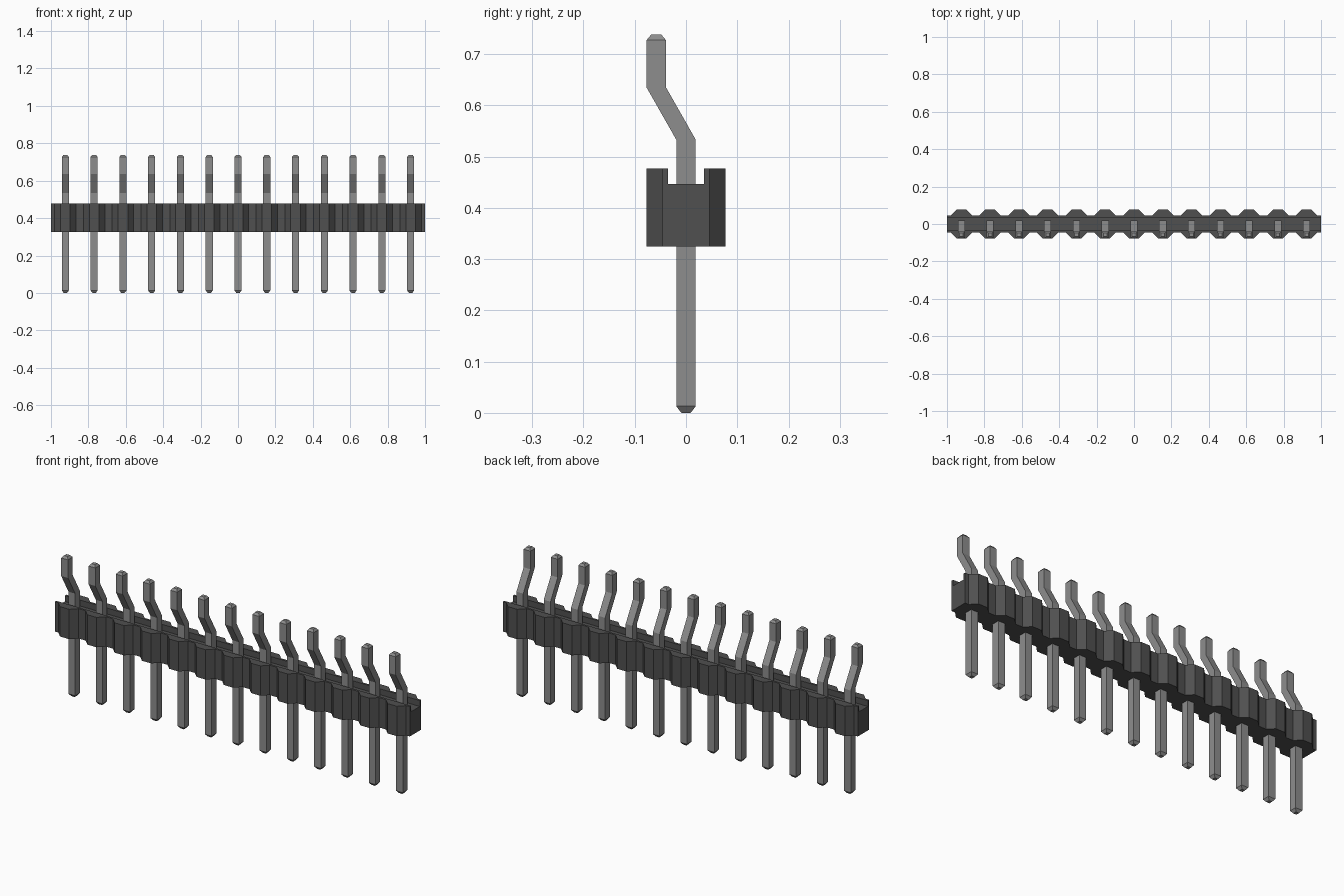
import bpy
import bmesh

if "Cube" in bpy.data.objects:
    bpy.data.objects.remove(bpy.data.objects["Cube"], do_unlink=True)

PINS = 13
PITCH = 2 / PINS
BASE, TOP, GROOVE = 0.325, 0.477, 0.447
CENTRES = [(i - (PINS - 1) / 2) * PITCH for i in range(PINS)]


def make_material(name, colour):
    mat = bpy.data.materials.new(name)
    mat.use_nodes = True
    mat.diffuse_color = colour
    bsdf = mat.node_tree.nodes["Principled BSDF"]
    bsdf.inputs["Base Color"].default_value = colour
    return mat


def make_object(name, bm, mat):
    bmesh.ops.recalc_face_normals(bm, faces=bm.faces)
    mesh = bpy.data.meshes.new(name)
    bm.to_mesh(mesh)
    bm.free()
    mesh.materials.append(mat)
    obj = bpy.data.objects.new(name, mesh)
    bpy.context.collection.objects.link(obj)
    return obj


def prism(outline, z0, z1):
    bm = bmesh.new()
    face = bm.faces.new([bm.verts.new((x, y, z0)) for x, y in outline])
    new = bmesh.ops.extrude_face_region(bm, geom=[face])["geom"]
    verts = [v for v in new if isinstance(v, bmesh.types.BMVert)]
    bmesh.ops.translate(bm, verts=verts, vec=(0, 0, z1 - z0))
    return bm


black = make_material("black plastic", (0.08, 0.08, 0.08, 1))
metal = make_material("grey metal", (0.27, 0.27, 0.27, 1))

# Housing: bumped outline on both long sides
edge = [(-1, -0.046)]
for c in CENTRES:
    edge += [(c - 0.057, -0.046), (c - 0.026, -0.077),
             (c + 0.026, -0.077), (c + 0.057, -0.046)]
edge.append((1, -0.046))
outline = edge + [(-x, -y) for x, y in edge]
housing = make_object("housing", prism(outline, BASE, TOP), black)

# Groove along the top, cut out of the housing
slot = [(-1.1, -0.035), (1.1, -0.035), (1.1, 0.035), (-1.1, 0.035)]
cutter = make_object("groove_cutter", prism(slot, GROOVE, TOP + 0.1), black)
cutter.hide_render = True
cut = housing.modifiers.new("groove", "BOOLEAN")
cut.operation = "DIFFERENCE"
cut.solver = "EXACT"
cut.object = cutter
bpy.context.view_layer.objects.active = housing
bpy.ops.object.modifier_apply(modifier=cut.name)
bpy.data.objects.remove(cutter, do_unlink=True)

# Pin: square sections joined along a cranked path (y, z, half width)
SECTIONS = [(0, 0, 0.009), (0, 0.013, 0.019), (0, 0.533, 0.019),
            (-0.058, 0.635, 0.019), (-0.058, 0.727, 0.019),
            (-0.058, 0.738, 0.010)]
bm = bmesh.new()
rings = [[bm.verts.new((sx * h, y + sy * h, z))
          for sx, sy in ((-1, -1), (1, -1), (1, 1), (-1, 1))]
         for y, z, h in SECTIONS]
bm.faces.new(rings[0])
bm.faces.new(rings[-1])
for low, high in zip(rings, rings[1:]):
    for k in range(4):
        n = (k + 1) % 4
        bm.faces.new((low[k], low[n], high[n], high[k]))
pin = make_object("pin_1", bm, metal)
pin.location.x = CENTRES[0]

# Repeat the pin along the row
for i, c in enumerate(CENTRES[1:], start=2):
    copy = bpy.data.objects.new(f"pin_{i}", pin.data)
    copy.location.x = c
    bpy.context.collection.objects.link(copy)
